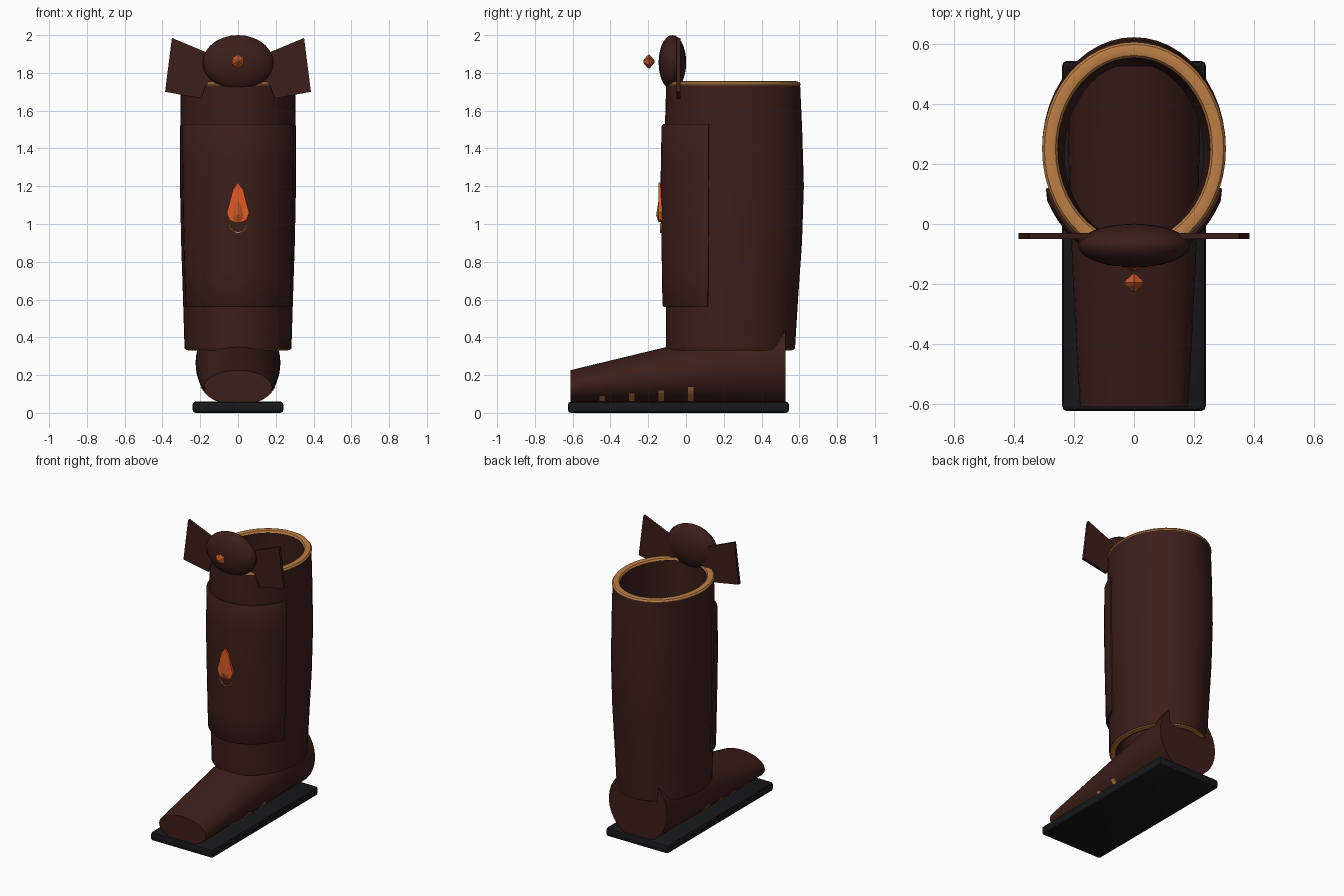
import bpy, bmesh, math
from mathutils import Vector

if "Cube" in bpy.data.objects:
    bpy.data.objects.remove(bpy.data.objects["Cube"])


def material(name, rgb):
    m = bpy.data.materials.new(name)
    m.diffuse_color = (*rgb, 1)
    m.use_nodes = True
    m.node_tree.nodes["Principled BSDF"].inputs["Base Color"].default_value = m.diffuse_color
    return m


LEATHER = material("leather", (0.045, 0.013, 0.010))
RUBBER = material("rubber", (0.009, 0.009, 0.011))
GOLD = material("gold", (0.50, 0.21, 0.06))
FLAME = material("flame", (0.75, 0.10, 0.02))
GEM = material("gem", (0.50, 0.09, 0.02))


def finish(name, bm, mat, smooth=True):
    bmesh.ops.recalc_face_normals(bm, faces=bm.faces)
    me = bpy.data.meshes.new(name)
    bm.to_mesh(me)
    bm.free()
    ob = bpy.data.objects.new(name, me)
    bpy.context.collection.objects.link(ob)
    me.materials.append(mat)
    if smooth:
        bpy.ops.object.select_all(action='DESELECT')
        ob.select_set(True)
        bpy.context.view_layer.objects.active = ob
        bpy.ops.object.shade_smooth_by_angle(angle=math.radians(35))
    return ob


def loft(name, rings, mat, around=True, along=False, caps=False, smooth=True):
    """Skin a list of point rings; optionally close around, along or cap the ends."""
    bm = bmesh.new()
    vs = [[bm.verts.new(p) for p in r] for r in rings]
    n, m = len(vs[0]), len(vs)
    for i in range(m if along else m - 1):
        a, b = vs[i], vs[(i + 1) % m]
        for j in range(n if around else n - 1):
            k = (j + 1) % n
            bm.faces.new((a[j], a[k], b[k], b[j]))
    if caps:
        bm.faces.new(vs[0])
        bm.faces.new(vs[-1])
    return finish(name, bm, mat, smooth)


def plate(name, outline, y0, y1, mat, smooth=False):
    """Flat outline in x, z given thickness along y."""
    return loft(name, [[(x, y, z) for x, z in outline] for y in (y0, y1)],
                mat, caps=True, smooth=smooth)


# Shaft shape: height, half width, front y, back y
SHAFT = [(0.34, 0.283, -0.105, 0.577), (0.6, 0.291, -0.107, 0.593),
         (0.9, 0.301, -0.112, 0.614), (1.2, 0.307, -0.117, 0.624),
         (1.5, 0.306, -0.112, 0.615), (1.74, 0.303, -0.105, 0.604)]


def shaft_at(z):
    for a, b in zip(SHAFT, SHAFT[1:]):
        if z <= b[0] or b is SHAFT[-1]:
            t = (z - a[0]) / (b[0] - a[0])
            return [p + (q - p) * t for p, q in zip(a, b)][1:]


def shaft_point(z, angle, off=0.0):
    """Point on the shaft oval; angle 0 is the front."""
    rx, f, b = shaft_at(z)
    return (math.sin(angle) * (rx + off),
            (f + b) / 2 - math.cos(angle) * ((b - f) / 2 + off), z)


def oval(z, off, n=48):
    return [shaft_point(z, 2 * math.pi * i / n, off) for i in range(n)]


# Hollow shaft, outside and inside walls
zs = [s[0] for s in SHAFT]
loft("shaft", [oval(z, 0) for z in zs] + [oval(z, -0.05) for z in reversed(zs)],
     LEATHER, along=True)


# Gold trim at both ends of the shaft
def trim(name, z, mid, half, height):
    prof = [(mid + half * math.cos(a), z + height * math.sin(a))
            for a in [math.pi * i / 4 for i in range(8)]]
    loft(name, [oval(zz, o) for o, zz in prof], GOLD, along=True)


trim("top_trim", 1.74, -0.022, 0.026, 0.016)
trim("bottom_trim", 0.343, -0.022, 0.022, 0.012)

# Shin panel wrapped round the front
half = math.radians(69)
pz = [0.56, 0.572, 0.75, 0.9, 1.05, 1.2, 1.35, 1.518, 1.53]
rings = []
for k in range(25):
    a = -half + 2 * half * k / 24
    o = 0.008 if k in (0, 24) else 0.018
    outer = [shaft_point(z, a, 0.010 if i in (0, len(pz) - 1) else o)
             for i, z in enumerate(pz)]
    inner = [shaft_point(z, a, -0.008) for z in reversed(pz)]
    rings.append(outer + inner)
loft("shin_panel", rings, LEATHER, caps=True)

# Foot: rounded sections growing from toe to heel, flat underneath
rings = []
for k in range(9):
    t = k / 8
    y = -0.612 + 1.14 * t
    top, rx = 0.226 + 0.275 * t, 0.18 + 0.075 * t - 0.03 * t * t
    bot = 0.045 - 0.015 * t
    cz, rz = (top + bot) / 2, (top - bot) / 2
    rings.append([(rx * math.cos(a), y, max(0.05, cz + rz * math.sin(a)))
                  for a in [2 * math.pi * i / 32 for i in range(32)]])
loft("foot", rings, LEATHER, caps=True)

# Sole slab
bm = bmesh.new()
bmesh.ops.create_cube(bm, size=1)
for v in bm.verts:
    v.co = (v.co.x * 0.48, v.co.y * 1.17 - 0.04, v.co.z * 0.06 + 0.03)
bmesh.ops.bevel(bm, geom=bm.edges[:], offset=0.016, segments=2, affect='EDGES', profile=0.5)
finish("sole", bm, RUBBER)

# Gold stitches along both sides of the foot
for side in (-1, 1):
    for i, (y, top) in enumerate([(-0.443, 0.09), (-0.287, 0.103), (-0.131, 0.118), (0.025, 0.136)]):
        t = (y + 0.612) / 1.14
        ztop, rx = 0.226 + 0.275 * t, 0.18 + 0.075 * t - 0.03 * t * t
        bot = 0.045 - 0.015 * t
        cz, rz = (ztop + bot) / 2, (ztop - bot) / 2
        strip = []
        for j in range(5):
            z = 0.062 + (top - 0.062) * j / 4
            x = rx * math.sqrt(max(0, 1 - ((z - cz) / rz) ** 2))
            strip.append([(side * (x + d), y + e, z) for d, e in
                          ((-0.008, -0.015), (0.005, -0.015), (0.005, 0.015), (-0.008, 0.015))])
        loft(f"stitch_{'left' if side < 0 else 'right'}_{i}", strip, GOLD, caps=True, smooth=False)

# Knee guard
bm = bmesh.new()
bmesh.ops.create_uvsphere(bm, u_segments=24, v_segments=14, radius=1)
for v in bm.verts:
    v.co = (v.co.x * 0.187, v.co.y * 0.073 - 0.072, v.co.z * 0.145 + 1.855)
finish("knee_guard", bm, LEATHER)

# Fins either side of the knee
fin = [(0.08, 1.87), (0.17, 1.91), (0.35, 1.985), (0.386, 1.70),
       (0.195, 1.665), (0.17, 1.735), (0.08, 1.77)]
for side, label in ((-1, "left"), (1, "right")):
    plate(f"fin_{label}", [(side * x, z) for x, z in fin], -0.05, -0.03, LEATHER)

# Faceted gem floating in front of the knee
loft("knee_gem", [[(r * math.cos(a), y, 1.86 + r * math.sin(a))
                   for a in [math.pi / 6 + math.pi * i / 3 for i in range(6)]]
                  for y, r in ((-0.226, 0.006), (-0.207, 0.030), (-0.196, 0.038),
                               (-0.186, 0.030), (-0.167, 0.006))],
     GEM, caps=True, smooth=False)


# Flame badge: outer flame and inner ridge
def mirrored(pts):
    return pts + [(-x, z) for x, z in reversed(pts) if x > 0]


plate("flame_outer", mirrored([(0, 1.22), (0.028, 1.18), (0.045, 1.11), (0.06, 1.06),
                               (0.045, 1.02), (0.02, 1.01)]), -0.145, -0.125, FLAME)
bm = bmesh.new()
inner = mirrored([(0, 1.14), (0.022, 1.10), (0.034, 1.03), (0.018, 1.01), (0, 1.005)])
base = [bm.verts.new((x, -0.143, z)) for x, z in inner]
peak = bm.verts.new((0, -0.158, 1.045))
for i, v in enumerate(base):
    bm.faces.new((v, base[(i + 1) % len(base)], peak))
bm.faces.new(base)
finish("flame_inner", bm, GEM, smooth=False)

# Thin gold arc under the flame
arc = []
for i in range(13):
    a = math.pi + math.pi * i / 12
    arc.append([((0.048 + r) * math.cos(a), y, 1.003 + (0.048 + r) * math.sin(a))
                for r, y in ((-0.003, -0.128), (0.003, -0.128), (0.003, -0.138), (-0.003, -0.138))])
loft("flame_cup", arc, GOLD, caps=True)
